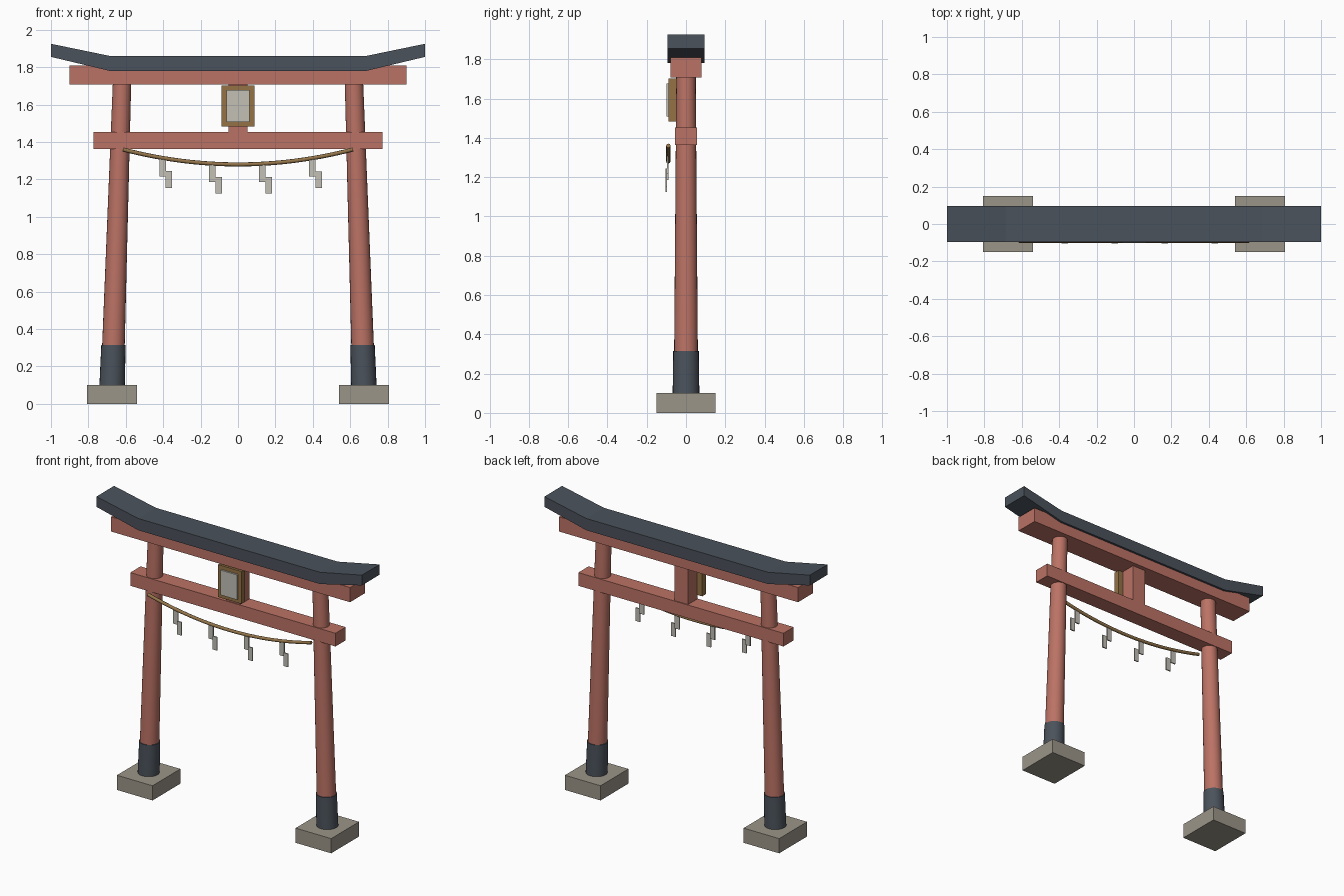
import bpy, bmesh
from mathutils import Vector

if "Cube" in bpy.data.objects:
    bpy.data.objects.remove(bpy.data.objects["Cube"])


def material(name, rgb):
    m = bpy.data.materials.new(name)
    m.diffuse_color = (*rgb, 1)
    m.use_nodes = True
    m.node_tree.nodes["Principled BSDF"].inputs["Base Color"].default_value = m.diffuse_color
    return m


RED = material("red_paint", (0.50, 0.17, 0.13))
DARK = material("dark_slate", (0.07, 0.085, 0.105))
STONE = material("stone", (0.33, 0.30, 0.25))
GOLD = material("gilt_wood", (0.30, 0.17, 0.06))
PAPER = material("paper", (0.55, 0.53, 0.47))
STRAW = material("straw", (0.30, 0.18, 0.07))


def make(name, bm, mat, smooth=False):
    bmesh.ops.recalc_face_normals(bm, faces=bm.faces)
    me = bpy.data.meshes.new(name)
    bm.to_mesh(me)
    bm.free()
    me.materials.append(mat)
    ob = bpy.data.objects.new(name, me)
    bpy.context.collection.objects.link(ob)
    if smooth:
        bpy.ops.object.select_all(action='DESELECT')
        ob.select_set(True)
        bpy.context.view_layer.objects.active = ob
        bpy.ops.object.shade_smooth_by_angle()
    return ob


def add_box(bm, x, y, z):
    """Box from (min, max) pairs."""
    verts = bmesh.ops.create_cube(bm, size=1)["verts"]
    for v in verts:
        v.co = Vector([(a + b) / 2 + c * (b - a) for (a, b), c in zip((x, y, z), v.co)])


def box(name, x, y, z, mat):
    bm = bmesh.new()
    add_box(bm, x, y, z)
    return make(name, bm, mat)


def axis_x(z):
    """Pillar axis leans inward with height."""
    return 0.673 - 0.053 * (z - 0.1) / 1.62


def leaning_post(name, side, z0, z1, r0, r1, mat):
    bm = bmesh.new()
    bmesh.ops.create_cone(bm, cap_ends=True, segments=24, radius1=r0, radius2=r1, depth=z1 - z0)
    for v in bm.verts:
        v.co.z += (z0 + z1) / 2
        v.co.x += side * axis_x(v.co.z)
    return make(name, bm, mat, True)


# Footings, sleeves and pillars
for side, label in ((-1, "left"), (1, "right")):
    c = side * 0.673
    box(label + "_footing", (c - 0.134, c + 0.134), (-0.15, 0.15), (0, 0.1), STONE)
    leaning_post(label + "_sleeve", side, 0.1, 0.315, 0.068, 0.065, DARK)
    leaning_post(label + "_pillar", side, 0.1, 1.73, 0.062, 0.049, RED)

# Beams and centre strut
box("tie_beam", (-0.773, 0.773), (-0.055, 0.055), (1.363, 1.453), RED)
box("upper_beam", (-0.9, 0.9), (-0.08, 0.08), (1.708, 1.808), RED)
box("centre_strut", (-0.05, 0.05), (-0.05, 0.05), (1.44, 1.72), RED)

# Top lintel with upturned ends, extruded from its front profile
half = [(0.685, 1.78), (1.0, 1.855), (1.0, 1.925), (0.685, 1.86)]
profile = half + [(-x, z) for x, z in reversed(half)]
bm = bmesh.new()
face = bm.faces.new([bm.verts.new((x, -0.095, z)) for x, z in profile])
ext = bmesh.ops.extrude_face_region(bm, geom=[face])
bmesh.ops.translate(bm, vec=(0, 0.19, 0),
                    verts=[g for g in ext["geom"] if isinstance(g, bmesh.types.BMVert)])
make("top_lintel", bm, DARK)

# Plaque
box("plaque_frame", (-0.088, 0.088), (-0.088, -0.048), (1.482, 1.703), GOLD)
box("plaque_panel", (-0.062, 0.062), (-0.1, -0.08), (1.508, 1.677), PAPER)


# Sagging rope
def rope_z(x):
    return 1.28 + 0.08 * (x / 0.615) ** 2


curve = bpy.data.curves.new("rope", 'CURVE')
curve.dimensions = '3D'
curve.bevel_depth = 0.011
curve.bevel_resolution = 2
curve.use_fill_caps = True
spline = curve.splines.new('POLY')
N = 24
spline.points.add(N)
for i, p in enumerate(spline.points):
    x = -0.615 + 1.23 * i / N
    p.co = (x, -0.09, rope_z(x), 1)
curve.materials.append(STRAW)
rope = bpy.data.objects.new("rope", curve)
bpy.context.collection.objects.link(rope)

# Zigzag paper streamers
for i in range(4):
    x = -0.403 + 0.267 * i
    z = rope_z(x)
    bm = bmesh.new()
    add_box(bm, (x - 0.018, x + 0.017), (-0.097, -0.089), (z - 0.098, z))
    add_box(bm, (x + 0.016, x + 0.05), (-0.104, -0.096), (z - 0.16, z - 0.07))
    make(f"paper_streamer_{i + 1}", bm, PAPER)
